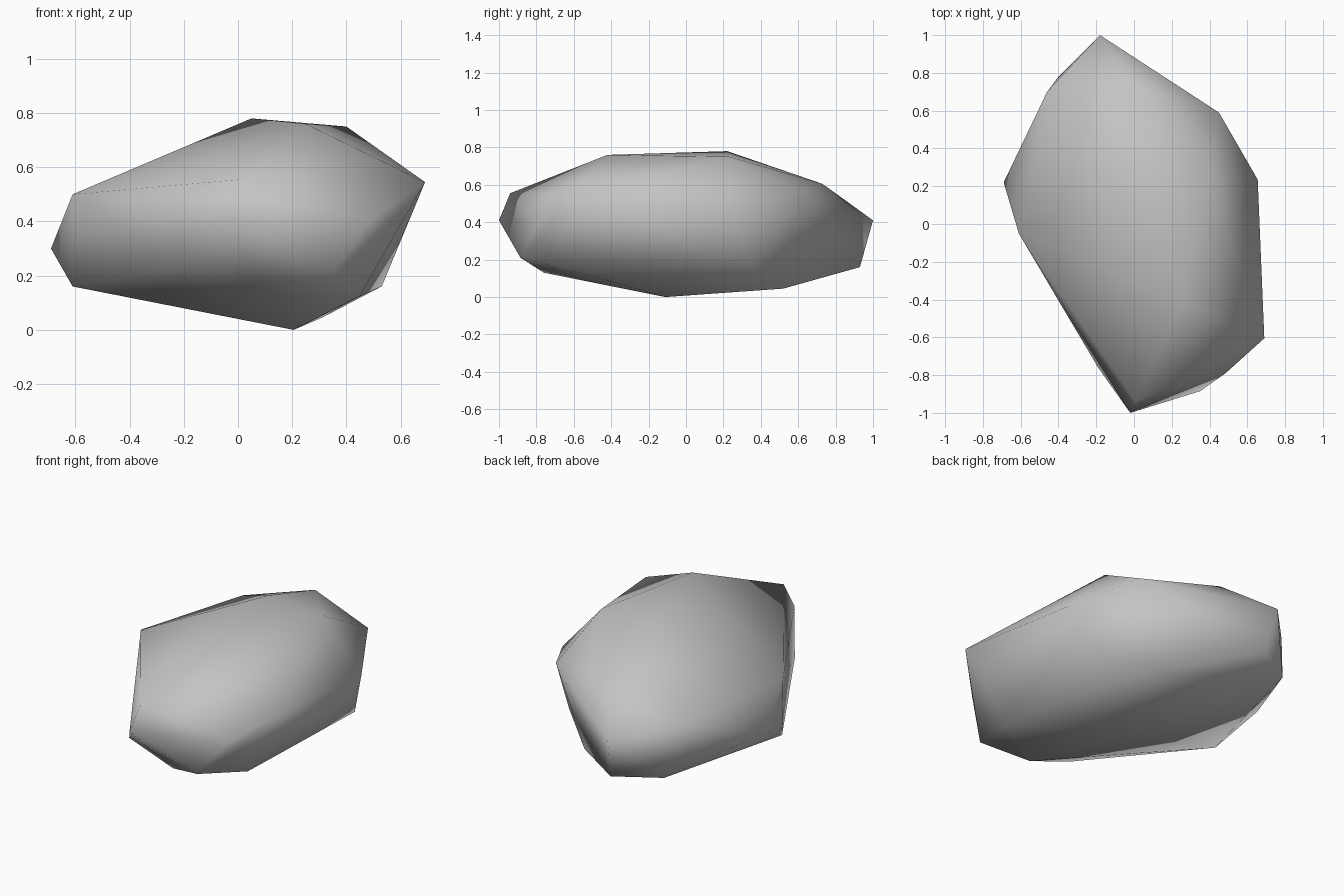
import bpy
import bmesh

default_cube = bpy.data.objects.get("Cube")
if default_cube:
    bpy.data.objects.remove(default_cube, do_unlink=True)


def make_material(name, colour):
    material = bpy.data.materials.new(name)
    material.use_nodes = True
    material.diffuse_color = colour
    shader = material.node_tree.nodes["Principled BSDF"]
    shader.inputs["Base Color"].default_value = colour
    shader.inputs["Roughness"].default_value = 0.9
    return material


# Corners of the boulder, grouped by the region of the stone they shape
crown = [(.05, .22, .78), (.4, .23, .75), (.25, -.42, .76), (0, .73, .605)]
front_tip = [(-.02, -1, .41), (.01, -.94, .555), (.35, -.885, .21),
             (.485, -.79, .4), (.1, -.76, .13)]
left_flank = [(.69, -.605, .545), (.655, .235, .46), (.45, .59, .55),
              (.53, .35, .16)]
right_flank = [(-.69, .22, .3), (-.61, -.05, .5), (-.61, -.04, .16),
               (-.19, -.76, .235)]
back_tip = [(-.18, 1, .41), (-.46, .7, .46), (-.4, .78, .16),
            (-.15, .93, .16)]
underside = [(.205, -.11, 0), (.31, .52, .045), (.45, -.55, .125)]


def build_stone(name, regions, material):
    """Wrap a convex skin around all corners and shade it smooth."""
    bm = bmesh.new()
    for region in regions:
        for corner in region:
            bm.verts.new(corner)
    bmesh.ops.convex_hull(bm, input=bm.verts[:])

    # Drop any corner that ended up inside the skin
    loose = [v for v in bm.verts if not v.link_faces]
    bmesh.ops.delete(bm, geom=loose, context="VERTS")
    bmesh.ops.recalc_face_normals(bm, faces=bm.faces[:])
    for face in bm.faces:
        face.smooth = True

    mesh = bpy.data.meshes.new(name)
    bm.to_mesh(mesh)
    bm.free()
    mesh.materials.append(material)
    stone = bpy.data.objects.new(name, mesh)
    bpy.context.collection.objects.link(stone)


stone_grey = make_material("stone grey", (.55, .55, .55, 1))
build_stone("boulder",
            [crown, front_tip, left_flank, right_flank, back_tip, underside],
            stone_grey)
